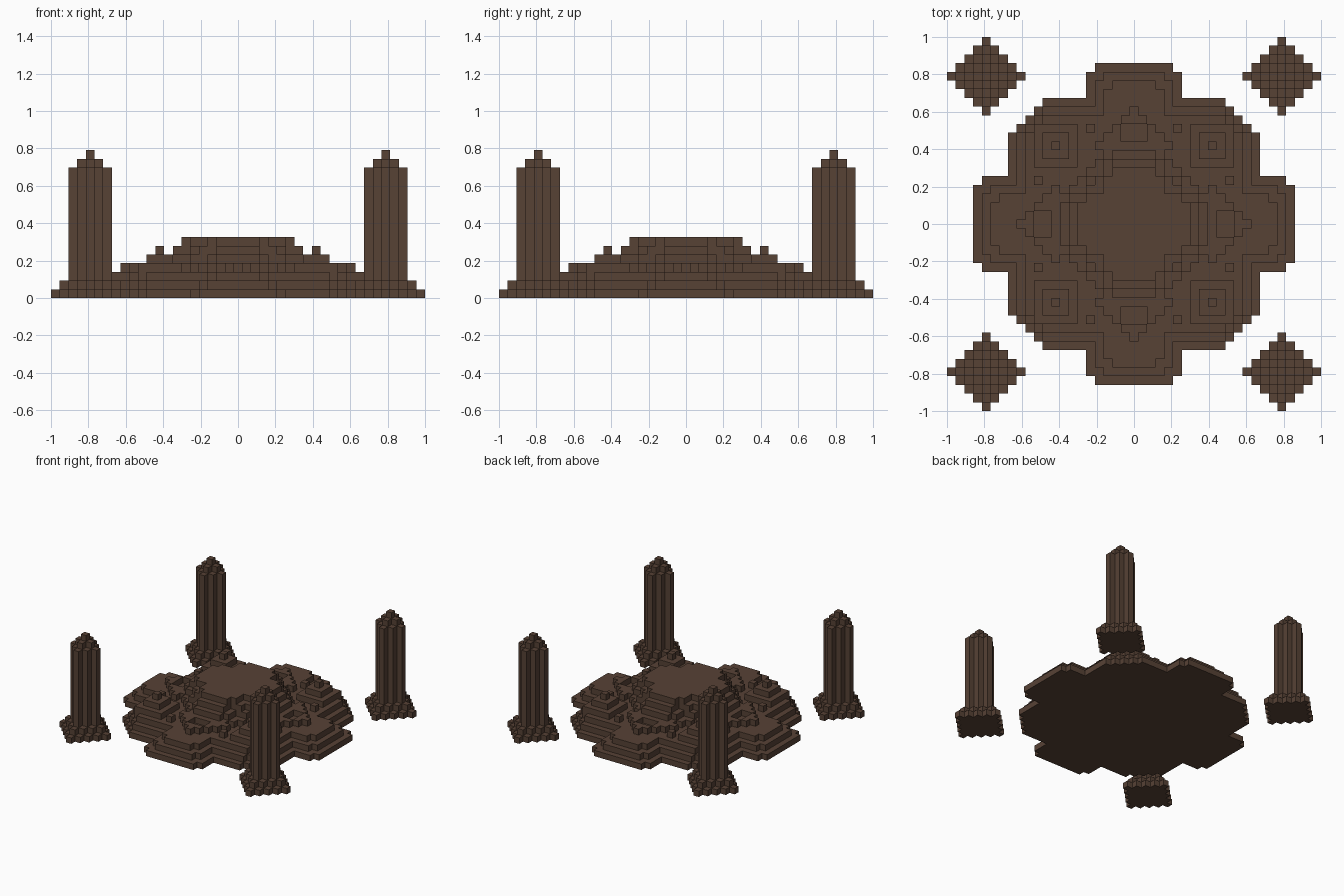
import bpy
import bmesh
from mathutils import Vector

cube = bpy.data.objects.get("Cube")
if cube:
    bpy.data.objects.remove(cube, do_unlink=True)

U = 2 / 43  # edge length of one block

stone = bpy.data.materials.new("brown stone")
stone.use_nodes = True
COLOUR = (0.095, 0.054, 0.036, 1)
stone.diffuse_color = COLOUR
bsdf = stone.node_tree.nodes["Principled BSDF"]
bsdf.inputs["Base Color"].default_value = COLOUR
bsdf.inputs["Roughness"].default_value = 0.9

DIRS = [Vector(d) for d in ((1, 0, 0), (-1, 0, 0), (0, 1, 0),
                            (0, -1, 0), (0, 0, 1), (0, 0, -1))]


def layer(z, rule, cx=0, cy=0, reach=20):
    """Blocks of one level whose offset from (cx, cy) passes the rule."""
    span = range(-reach, reach + 1)
    return {(cx + i, cy + j, z) for i in span for j in span
            if rule(abs(i), abs(j))}


def diamond(r, limit=99):
    return lambda x, y: x + y <= r and max(x, y) <= limit


def eightfold(points, z):
    """Repeat block positions in all mirrored and swapped directions."""
    return {(sx * a, sy * b, z) for i, j in points for a, b in ((i, j), (j, i))
            for sx in (1, -1) for sy in (1, -1)}


def build(name, cells, solid):
    """Make the outer skin of a set of blocks."""
    bm = bmesh.new()
    verts = {}

    def vert(p):
        key = tuple(round(c * 2) for c in p)
        if key not in verts:
            verts[key] = bm.verts.new(Vector(p) * U)
        return verts[key]

    for cell in sorted(cells):
        centre = Vector(cell) + Vector((0, 0, 0.5))
        for d in DIRS:
            if tuple(int(c) for c in Vector(cell) + d) in solid:
                continue
            a = Vector((d.y, d.z, d.x))
            b = d.cross(a)
            f = centre + d / 2
            bm.faces.new([vert(f + (a * s + b * t) / 2)
                          for s, t in ((-1, -1), (1, -1), (1, 1), (-1, 1))])
    mesh = bpy.data.meshes.new(name)
    bm.to_mesh(mesh)
    bm.free()
    mesh.materials.append(stone)
    obj = bpy.data.objects.new(name, mesh)
    bpy.context.collection.objects.link(obj)


parts = {}

# Stepped plinth: an octagon with four stepped arms, inset at each level
plinth = set()
for k in range(3):
    def outline(x, y, k=k):
        lo, hi = min(x, y), max(x, y)
        return ((hi <= 14 - k and x + y <= 24 - k)
                or (lo <= 4 - k and hi <= 18 - k)
                or (lo <= 5 - k and hi <= 17 - k))
    plinth |= layer(k, outline)
parts["plinth"] = plinth

# Central mound with a flat top
mound = set()
for z, r, limit in ((3, 11, 9), (4, 9, 8), (5, 8, 7), (6, 7, 6)):
    mound |= layer(z, diamond(r, limit))
parts["central_mound"] = mound

# Small raised blocks around and on the mound
blocks = eightfold([(0, 13), (0, 12), (1, 12), (2, 11), (2, 10), (3, 10),
                    (3, 9), (4, 9), (5, 11)], 3)
blocks |= eightfold([(5, 5), (3, 7), (2, 8)], 4)
blocks |= eightfold([(4, 5), (2, 7)], 5)
blocks |= eightfold([(3, 5), (2, 6)], 6)
parts["raised_blocks"] = blocks - mound

# Four little pyramids on the plinth corners, four pillars beyond it
SIDES = {(1, -1): "front_left", (-1, -1): "front_right",
         (1, 1): "back_left", (-1, 1): "back_right"}
for (sx, sy), side in SIDES.items():
    pyramid = set()
    for k in range(3):
        pyramid |= layer(3 + k, lambda x, y, k=k: max(x, y) <= 2 - k,
                         9 * sx, 9 * sy, 2)
    parts[side + "_pyramid"] = pyramid

    pillar = set()
    for z, r in enumerate([4, 3] + [2] * 13 + [1, 0]):
        pillar |= layer(z, diamond(r), 17 * sx, 17 * sy, 4)
    parts[side + "_pillar"] = pillar

solid = set().union(*parts.values())
for name, cells in parts.items():
    build(name, cells, solid)
